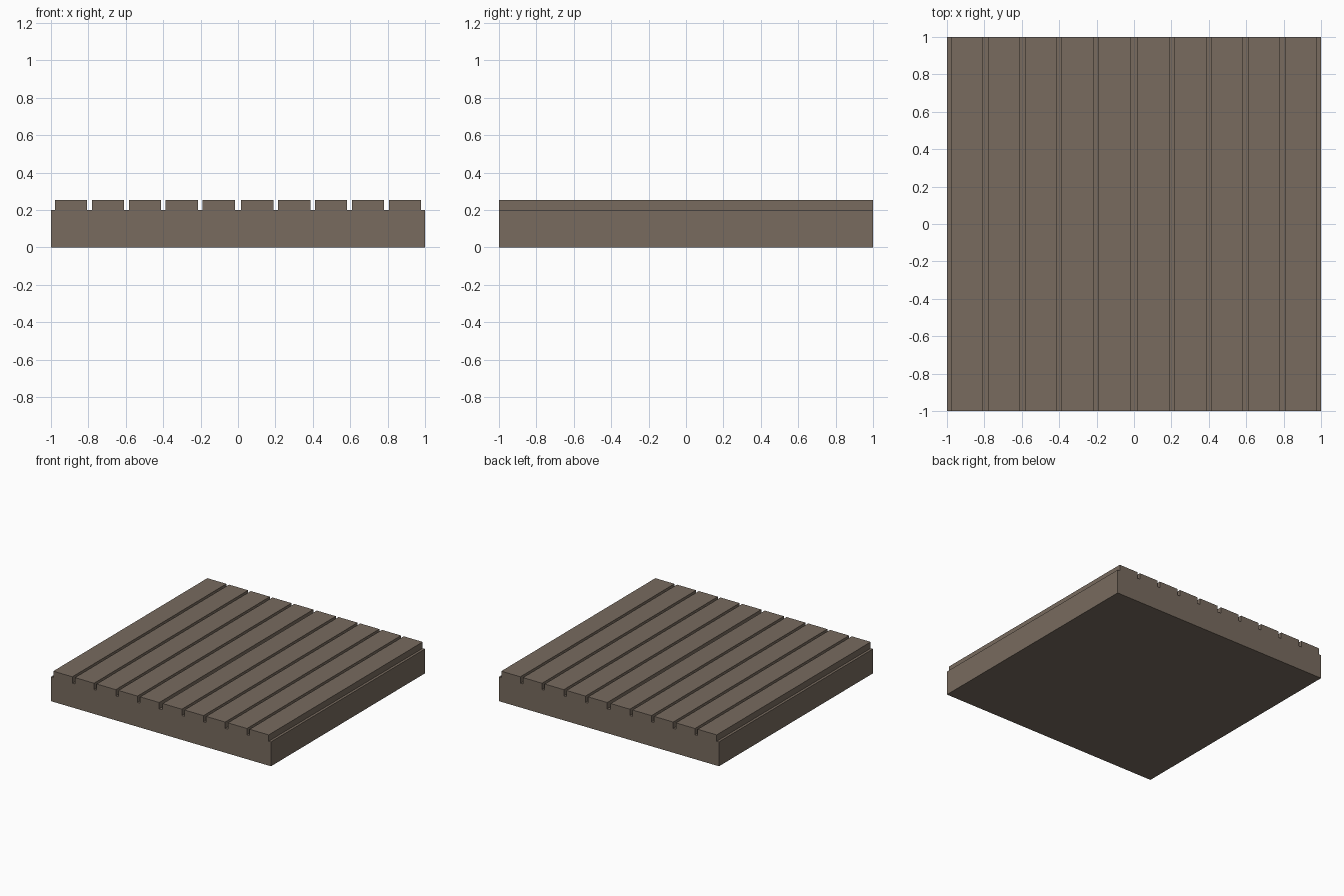
import bpy

if "Cube" in bpy.data.objects:
    bpy.data.objects.remove(bpy.data.objects["Cube"])

# One warm grey-brown for the whole platform
wood = bpy.data.materials.new("weathered wood")
wood.diffuse_color = (0.188, 0.147, 0.114, 1.0)
wood.use_nodes = True
wood.node_tree.nodes["Principled BSDF"].inputs["Base Color"].default_value = wood.diffuse_color


def box(name, x, z0, z1, width, depth):
    """Box centred on (x, 0) spanning z0..z1."""
    bpy.ops.mesh.primitive_cube_add(size=1, location=(x, 0, (z0 + z1) / 2))
    ob = bpy.context.object
    ob.name = name
    ob.scale = (width, depth, z1 - z0)
    bpy.ops.object.transform_apply(location=False, rotation=False, scale=True)
    ob.data.materials.append(wood)
    return ob


# Solid base slab
box("base_slab", 0, 0, 0.2, 2, 2)

# Ten deck planks, mirrored about the middle gap
for side, label in ((-1, "left"), (1, "right")):
    for i in range(5):
        box(f"plank_{label}_{i + 1}", side * (0.1025 + 0.1975 * i), 0.2, 0.252, 0.173, 2)
